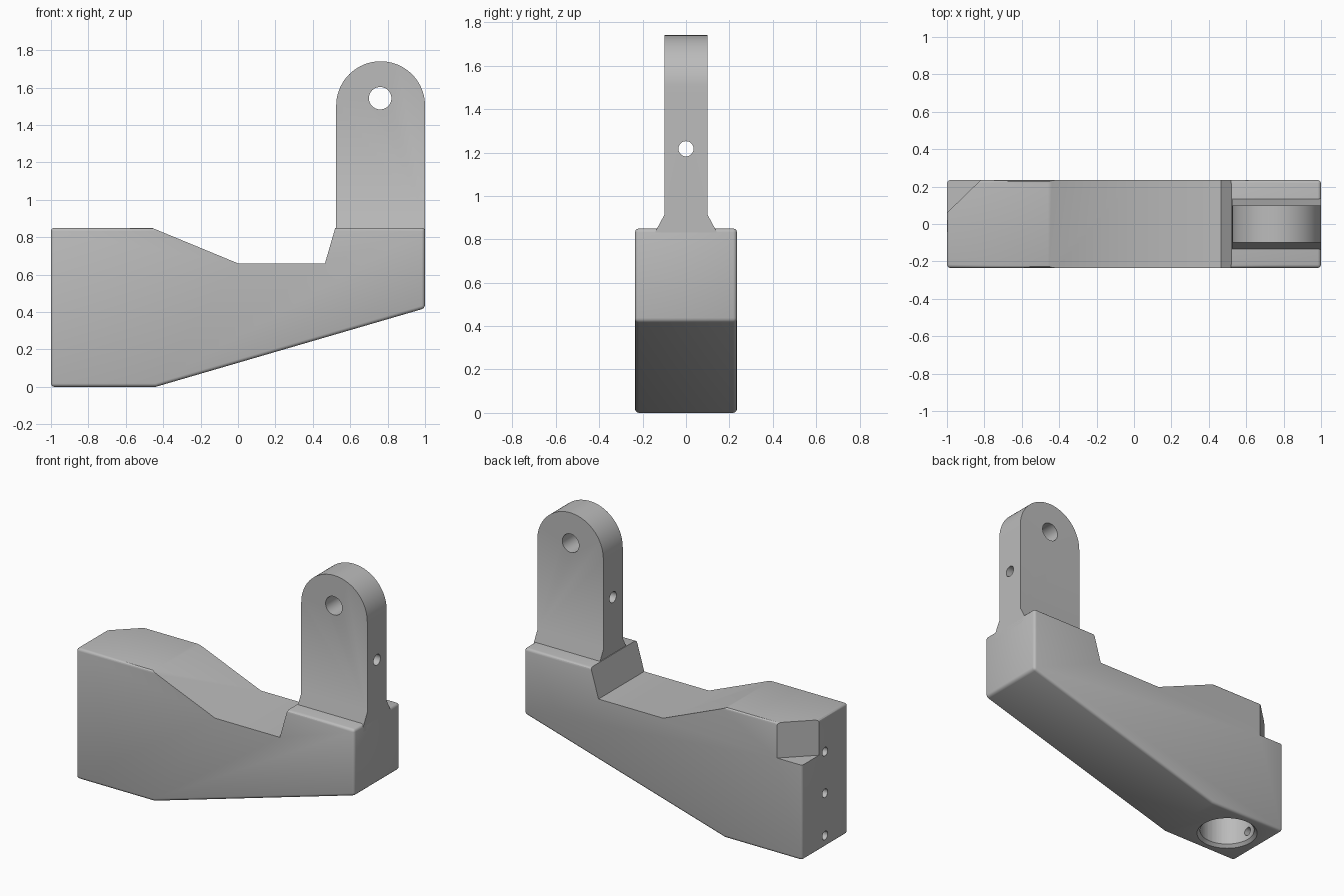
import bpy, bmesh, math
from mathutils import Matrix

cube = bpy.data.objects.get("Cube")
if cube:
    bpy.data.objects.remove(cube, do_unlink=True)

grey = bpy.data.materials.new("plain grey")
grey.use_nodes = True
colour = (0.5, 0.5, 0.5, 1)
grey.diffuse_color = colour
grey.node_tree.nodes["Principled BSDF"].inputs["Base Color"].default_value = colour


def finish(bm, name):
    bmesh.ops.recalc_face_normals(bm, faces=bm.faces)
    mesh = bpy.data.meshes.new(name)
    bm.to_mesh(mesh)
    bm.free()
    ob = bpy.data.objects.new(name, mesh)
    bpy.context.collection.objects.link(ob)
    mesh.materials.append(grey)
    return ob


def extrude(points, to_3d, vector):
    """Prism from a 2D outline."""
    bm = bmesh.new()
    face = bm.faces.new([bm.verts.new(to_3d(a, b)) for a, b in points])
    made = bmesh.ops.extrude_face_region(bm, geom=[face])["geom"]
    moved = [v for v in made if isinstance(v, bmesh.types.BMVert)]
    bmesh.ops.translate(bm, verts=moved, vec=vector)
    return bm


def cylinder(name, centre, axis, radius, length, top_radius=None, sides=48):
    bm = bmesh.new()
    turn = {"X": Matrix.Rotation(math.pi / 2, 4, "Y"),
            "Y": Matrix.Rotation(math.pi / 2, 4, "X"),
            "Z": Matrix()}[axis]
    bmesh.ops.create_cone(bm, cap_ends=True, segments=sides, radius1=radius,
                          radius2=radius if top_radius is None else top_radius,
                          depth=length, matrix=Matrix.Translation(centre) @ turn)
    return finish(bm, name)


def boolean(ob, others, operation="DIFFERENCE"):
    """Apply cutters in turn, then remove them."""
    for other in others:
        mod = ob.modifiers.new("cut", "BOOLEAN")
        mod.operation, mod.object, mod.solver = operation, other, "EXACT"
        graph = bpy.context.evaluated_depsgraph_get()
        mesh = bpy.data.meshes.new_from_object(ob.evaluated_get(graph))
        ob.modifiers.clear()
        ob.data = mesh
        bpy.data.objects.remove(other, do_unlink=True)


def shade(ob):
    bpy.ops.object.select_all(action="DESELECT")
    ob.select_set(True)
    bpy.context.view_layer.objects.active = ob
    bpy.ops.object.shade_smooth_by_angle(angle=math.radians(30))


# Body: side outline with rounded outer edges and a sharp dip
half = 0.235
outline = [(-1, 0), (-0.44, 0), (1, 0.42), (1, 0.85), (0.52, 0.85),
           (0.465, 0.66), (0, 0.66), (-0.46, 0.85), (-1, 0.85)]
bm = extrude(outline, lambda x, z: (x, -half, z), (0, 2 * half, 0))
rounded = []
for e in bm.edges:
    a, b = (v.co for v in e.verts)
    in_dip = any(abs(p.z - 0.66) < 0.01 for p in (a, b))
    inner_cross = abs(a.y - b.y) > 0.1 and abs(a.x) < 0.9
    if not in_dip and not inner_cross:
        rounded.append(e)
bmesh.ops.bevel(bm, geom=rounded, offset=0.018, segments=3, profile=0.5,
                affect="EDGES", clamp_overlap=True)
body = finish(bm, "body")

# Corner notch, bottom bore with chamfered mouth, and end screw holes
notch = finish(extrude([(-1.1, -0.037), (-0.72, 0.332), (-1.1, 0.332)],
                       lambda x, y: (x, y, 0.62), (0, 0, 0.4)), "notch_cutter")
bore = cylinder("bore_cutter", (-0.75, 0, 0.34), "Z", 0.167, 0.76, sides=64)
mouth = cylinder("mouth_cutter", (-0.75, 0, 0.0), "Z", 0.206, 0.04, 0.166, sides=64)
screws = [cylinder("screw_cutter", (-0.95, 0, z), "X", 0.028, 0.24, sides=24)
          for z in (0.075, 0.35, 0.62)]
boolean(body, [notch, bore, mouth] + screws)
shade(body)

# Upright tab: rounded top, flared foot, pivot hole and cross hole
middle, radius, centre_z = 0.7625, 0.2375, 1.503
arch = [(middle + radius * math.cos(math.pi * i / 40),
         centre_z + radius * math.sin(math.pi * i / 40)) for i in range(41)]
tab = finish(extrude([(0.525, 0.8), (1, 0.8)] + arch,
                     lambda x, z: (x, -0.1, z), (0, 0.2, 0)), "upright_tab")
foot = finish(extrude([(-0.14, 0.8), (0.14, 0.8), (0.14, 0.838), (0.1, 0.912),
                       (-0.1, 0.912), (-0.14, 0.838)],
                      lambda y, z: (0.525, y, z), (0.475, 0, 0)), "foot")
boolean(tab, [foot], "UNION")
boolean(tab, [cylinder("pivot_cutter", (0.76, 0, 1.543), "Y", 0.06, 0.6),
              cylinder("cross_cutter", (0.76, 0, 1.217), "X", 0.035, 0.8, sides=32)])
shade(tab)
